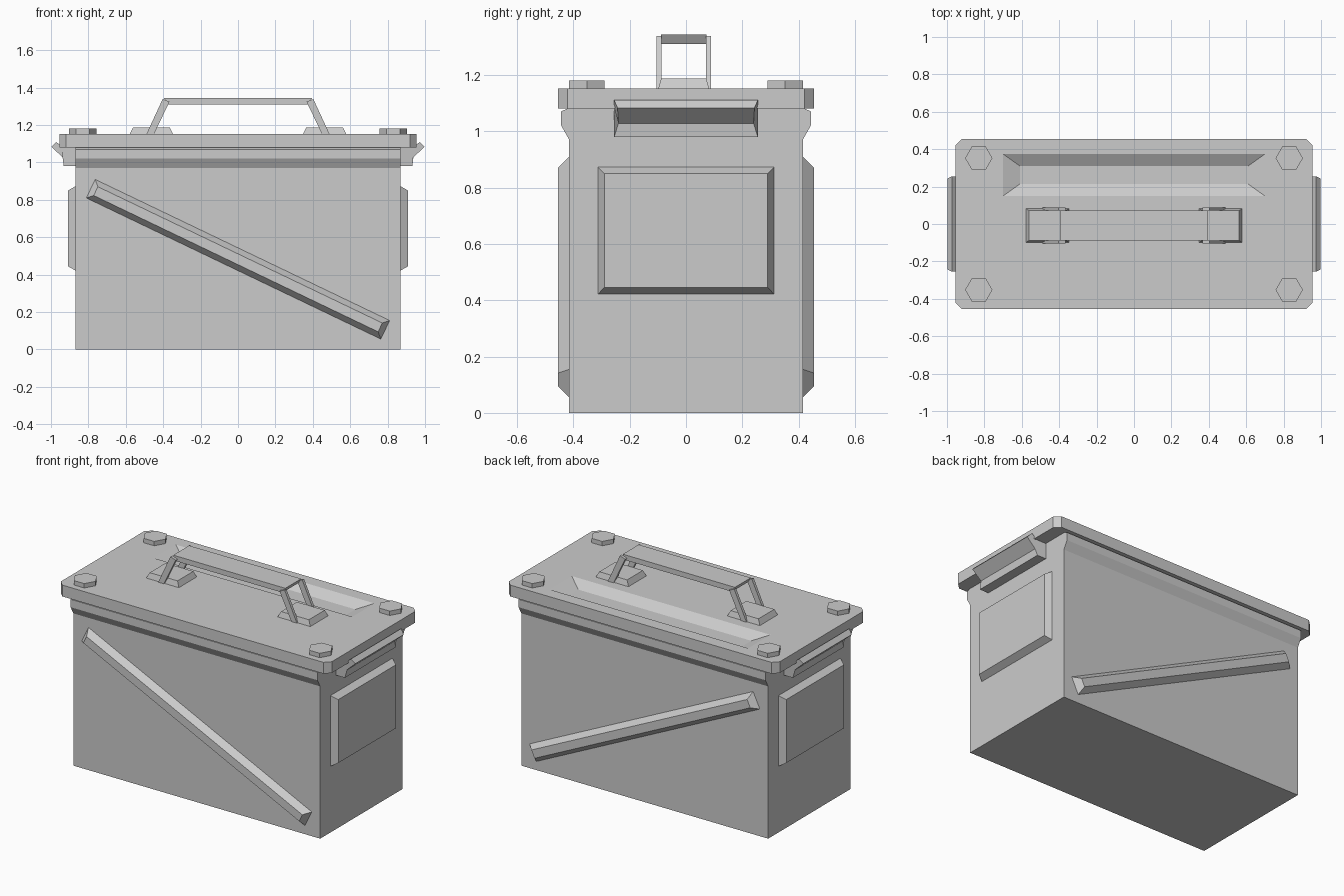
import bpy, bmesh, math
from mathutils import Matrix, Vector

if "Cube" in bpy.data.objects:
    bpy.data.objects.remove(bpy.data.objects["Cube"])


def loft(name, rings, mirror=(False, False), matrix=None):
    """Closed solid through rings of points, optionally mirrored in x / y."""
    bm = bmesh.new()
    vs = [[bm.verts.new(p) for p in ring] for ring in rings]
    n = len(vs[0])
    bm.faces.new(vs[0])
    bm.faces.new(vs[-1])
    for a, b in zip(vs, vs[1:]):
        for i in range(n):
            j = (i + 1) % n
            bm.faces.new((a[i], a[j], b[j], b[i]))
    if matrix:
        bm.transform(matrix)
    bmesh.ops.recalc_face_normals(bm, faces=bm.faces)
    mesh = bpy.data.meshes.new(name)
    bm.to_mesh(mesh)
    bm.free()
    ob = bpy.data.objects.new(name, mesh)
    bpy.context.collection.objects.link(ob)
    if any(mirror):
        m = ob.modifiers.new("mirror", 'MIRROR')
        m.use_axis = (mirror[0], mirror[1], False)
        m.use_mirror_merge = False
    return ob


def rect(hx, hy, z):
    return [(-hx, -hy, z), (hx, -hy, z), (hx, hy, z), (-hx, hy, z)]


def frustum(name, base, top, h, matrix, mirror=(False, False)):
    """Raised rectangle with sloping sides; base and top are half sizes."""
    return loft(name, [rect(*base, 0), rect(*top, h)], mirror, matrix)


# Box body with a flared rim on the long sides
half = [(0.415, 0), (0.415, 0.97), (0.443, 1.02), (0.443, 1.07), (0.418, 1.082)]
profile = half + [(-y, z) for y, z in reversed(half)]
loft("box_body", [[(x, y, z) for y, z in profile] for x in (-0.87, 0.87)])

# Lid with cut corners
LX, LY, C = 0.955, 0.455, 0.035
corner = [(LX, -LY + C), (LX, LY - C), (LX - C, LY), (C - LX, LY),
          (-LX, LY - C), (-LX, C - LY), (C - LX, -LY), (LX - C, -LY)]
lid = loft("lid", [[(x, y, z) for x, y in corner] for z in (1.08, 1.152)])

# Sloped recess pressed into the lid
d = 0.038
k = 0.01 / d   # continue the slopes a little above the lid
cutter = frustum("recess_cutter", (0.61, 0.048),
                 (0.70 + 0.09 * k, 0.112 + 0.064 * k), d + 0.01,
                 Matrix.Translation((0, 0.262, 1.152 - d)))
cutter.hide_render = True
cut = lid.modifiers.new("recess", 'BOOLEAN')
cut.operation = 'DIFFERENCE'
cut.solver = 'EXACT'
cut.object = cutter
bpy.context.view_layer.objects.active = lid
bpy.ops.object.modifier_apply(modifier="recess")
bpy.data.objects.remove(cutter)

# Hexagonal lid bolts
loft("lid_bolts", [[(0.83 + 0.073 * math.cos(i * math.pi / 3),
                     0.352 + 0.073 * math.sin(i * math.pi / 3), z)
                    for i in range(6)] for z in (1.15, 1.18)], (True, True))

# Diagonal ribs on front and back
frustum("diagonal_ribs", (0.873, 0.055), (0.843, 0.026), 0.04,
        Matrix.Translation((0, -0.415, 0.482))
        @ Matrix.Rotation(math.radians(25.6), 4, 'Y')
        @ Matrix.Rotation(math.radians(90), 4, 'X'), (False, True))

# Raised panels on both ends
frustum("end_panels", (0.225, 0.312), (0.202, 0.29), 0.04,
        Matrix.Translation((0.87, 0, 0.647))
        @ Matrix.Rotation(math.radians(90), 4, 'Y'), (True, False))

# Flared end grips below the lid: x, z, half width
grip = [(0.86, 0.98, 0.255), (0.932, 0.98, 0.255), (0.937, 1.027, 0.24),
        (0.998, 1.083, 0.243), (0.972, 1.11, 0.255), (0.945, 1.085, 0.255),
        (0.86, 1.085, 0.255)]
loft("end_grips", [[(x, s * w, z) for x, z, w in grip] for s in (-1, 1)],
     (True, False))

# Carry handle: pads, slanted legs and flat bar
pads = frustum("handle_pads", (0.115, 0.09), (0.098, 0.08), 0.035,
               Matrix.Translation((0.463, 0, 1.152)), (True, False))
leg = [(0.45, 1.15), (0.49, 1.15), (0.403, 1.338), (0.366, 1.325)]
legs = loft("handle_legs", [[(x, y, z) for x, z in leg] for y in (0.079, 0.097)],
            (True, True))
bar_profile = [(-0.375, 1.31), (0.375, 1.31), (0.395, 1.343), (-0.395, 1.343)]
bar = loft("handle_bar", [[(x, y, z) for x, z in bar_profile]
                          for y in (-0.08, 0.08)])
for ob in (pads, legs, bar):
    ob.location.y = -0.008
